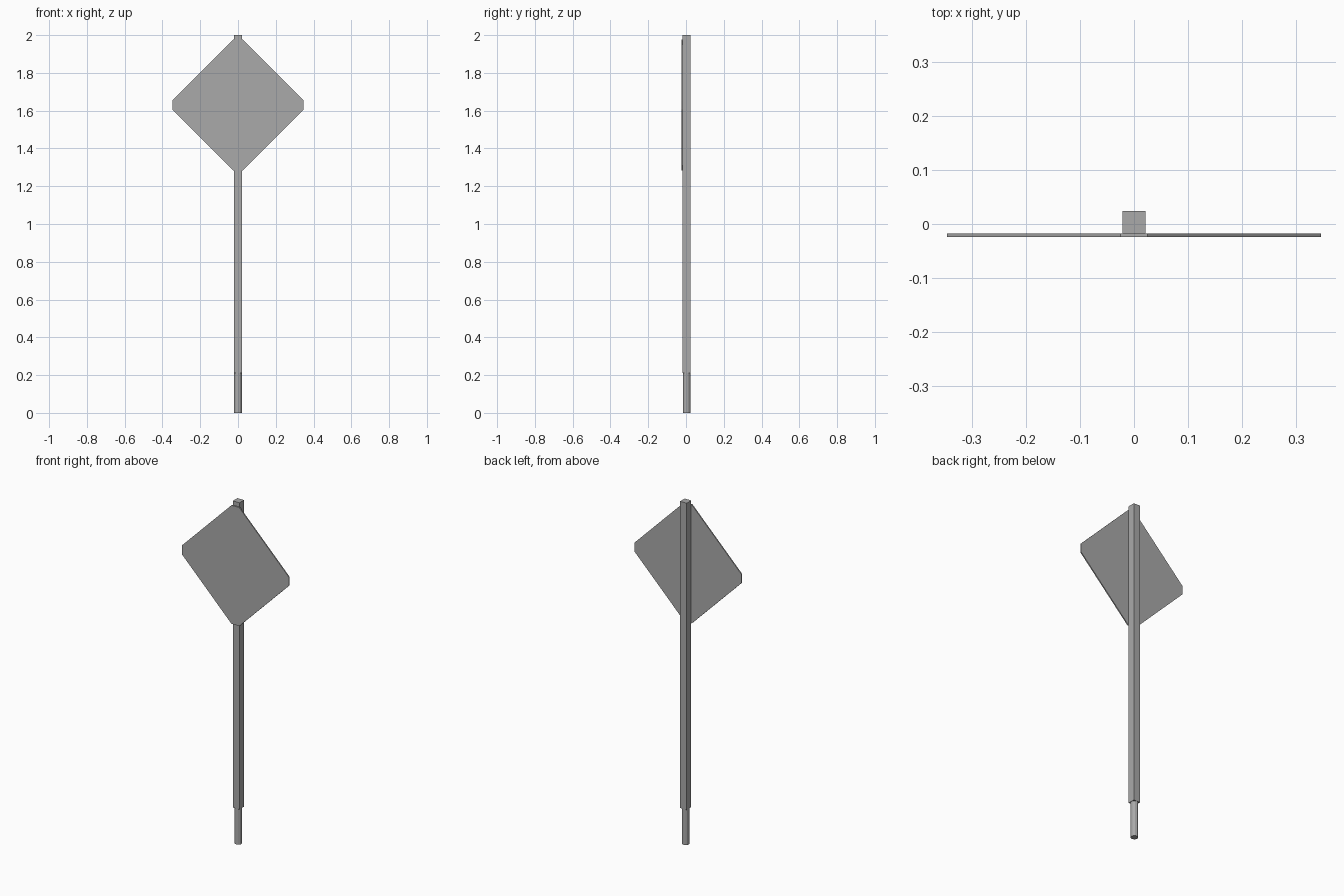
import bpy
import bmesh
from math import pi
from mathutils import Vector

cube = bpy.data.objects.get("Cube")
if cube:
    bpy.data.objects.remove(cube, do_unlink=True)

# One plain grey for every part
grey = bpy.data.materials.new("plain_grey")
grey.use_nodes = True
grey.diffuse_color = (0.4, 0.4, 0.4, 1)
grey.node_tree.nodes["Principled BSDF"].inputs["Base Color"].default_value = (0.4, 0.4, 0.4, 1)


def prism(name, outline, direction):
    """Extrude a closed outline along a direction into a flat-faced solid."""
    bm = bmesh.new()
    face = bm.faces.new([bm.verts.new(p) for p in outline])
    moved = bmesh.ops.extrude_face_region(bm, geom=[face], use_keep_orig=True)["geom"]
    bmesh.ops.translate(bm, verts=[v for v in moved if isinstance(v, bmesh.types.BMVert)],
                        vec=direction)
    bmesh.ops.recalc_face_normals(bm, faces=bm.faces)
    mesh = bpy.data.meshes.new(name)
    bm.to_mesh(mesh)
    bm.free()
    mesh.materials.append(grey)
    obj = bpy.data.objects.new(name, mesh)
    bpy.context.collection.objects.link(obj)
    return obj


TOP, JOINT = 2.0, 0.21
HALF = 0.0212            # half width of the post
BACK = 0.0245            # back face of the post
POST_Y = BACK - HALF     # centre line of the post

# Square post
prism("post",
      [(sx * HALF, POST_Y + sy * HALF, JOINT) for sx, sy in ((-1, -1), (1, -1), (1, 1), (-1, 1))],
      Vector((0, 0, TOP - JOINT)))

# Round peg below the post
bpy.ops.mesh.primitive_cylinder_add(vertices=12, radius=0.02, depth=JOINT,
                                    location=(0, POST_Y, JOINT / 2))
peg = bpy.context.object
peg.name = "ground_peg"
peg.data.materials.append(grey)

# Diamond plate with clipped corners, fixed to the front of the post
REACH, CLIP, MID = 0.346, 0.025, 1.63
corners = [(-CLIP, REACH), (CLIP, REACH), (REACH, CLIP), (REACH, -CLIP),
           (CLIP, -REACH), (-CLIP, -REACH), (-REACH, -CLIP), (-REACH, CLIP)]
plate_back = BACK - 2 * HALF
prism("sign_plate", [(x, -BACK, MID + z) for x, z in corners],
      Vector((0, plate_back + BACK, 0)))
